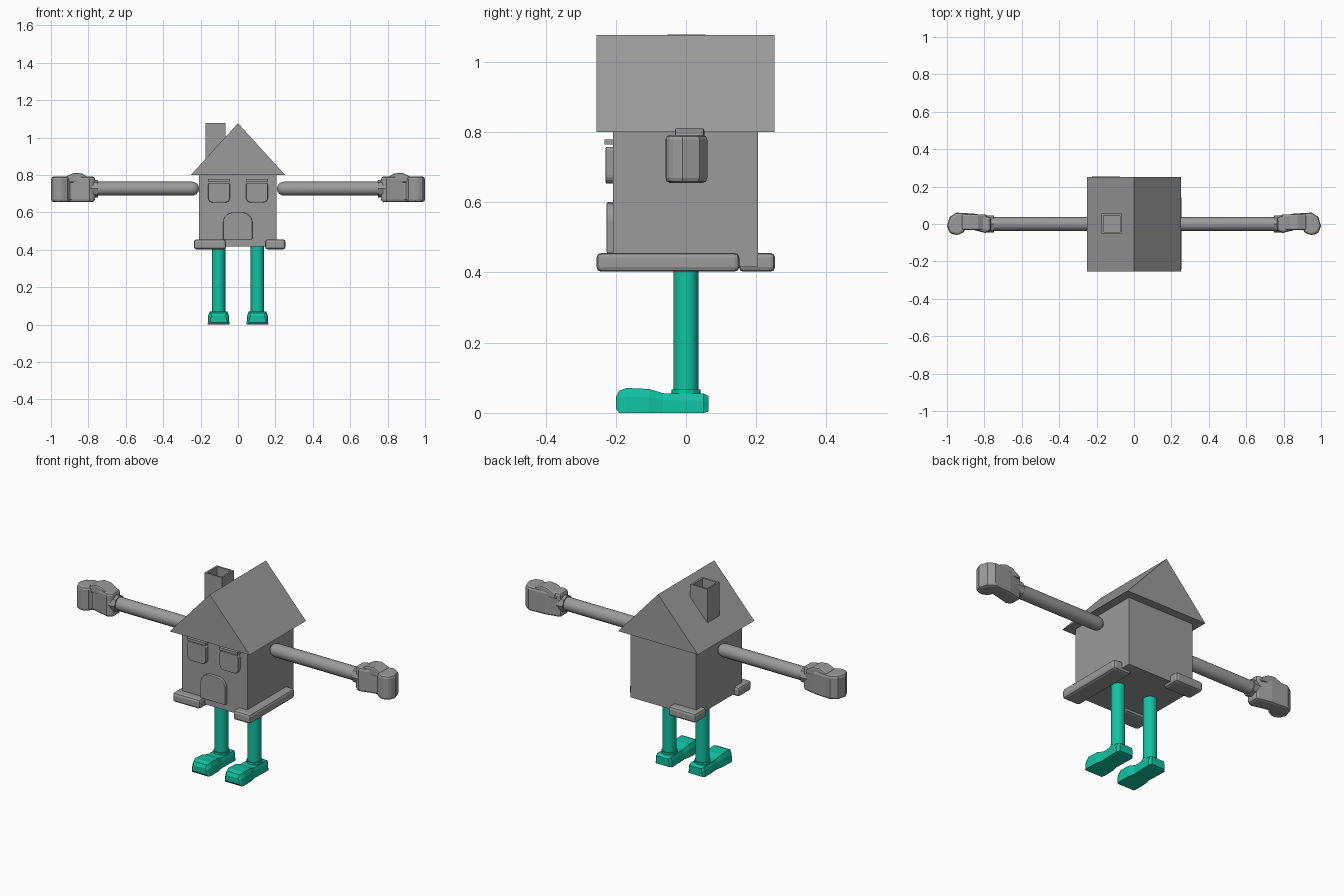
import bpy, bmesh, math

if "Cube" in bpy.data.objects:
    bpy.data.objects.remove(bpy.data.objects["Cube"])


def material(name, rgb):
    m = bpy.data.materials.new(name)
    m.diffuse_color = (*rgb, 1)
    m.use_nodes = True
    m.node_tree.nodes["Principled BSDF"].inputs["Base Color"].default_value = m.diffuse_color
    return m


GREY = material("grey", (0.33, 0.33, 0.33))
TEAL = material("teal", (0.005, 0.54, 0.36))


def finish(bm, name, mat, bevel=0, smooth=False):
    bmesh.ops.recalc_face_normals(bm, faces=bm.faces)
    me = bpy.data.meshes.new(name)
    bm.to_mesh(me)
    bm.free()
    ob = bpy.data.objects.new(name, me)
    bpy.context.collection.objects.link(ob)
    me.materials.append(mat)
    if bevel:
        mod = ob.modifiers.new("bevel", "BEVEL")
        mod.width, mod.segments = bevel, 2
        mod.limit_method = "ANGLE"
        mod.angle_limit = math.radians(40)
    if smooth:
        bpy.ops.object.select_all(action="DESELECT")
        ob.select_set(True)
        bpy.context.view_layer.objects.active = ob
        bpy.ops.object.shade_smooth_by_angle(angle=math.radians(35))
    return ob


def loft(name, rings, mat, bevel=0, smooth=False):
    """Skin a list of equal-length vertex rings and cap both ends."""
    bm = bmesh.new()
    rows = [[bm.verts.new(p) for p in r] for r in rings]
    n = len(rows[0])
    for a, b in zip(rows, rows[1:]):
        for i in range(n):
            j = (i + 1) % n
            bm.faces.new((a[i], a[j], b[j], b[i]))
    bm.faces.new(rows[0])
    bm.faces.new(rows[-1])
    return finish(bm, name, mat, bevel, smooth)


def prism(name, pts, axis, lo, hi, mat, bevel=0):
    """Extrude a 2D outline along an axis."""
    place = {"x": lambda p, d: (d, p[0], p[1]),
             "y": lambda p, d: (p[0], d, p[1]),
             "z": lambda p, d: (p[0], p[1], d)}[axis]
    return loft(name, [[place(p, d) for p in pts] for d in (lo, hi)], mat, bevel)


def box(name, x, y, z, mat, bevel=0):
    return prism(name, [(x[0], y[0]), (x[1], y[0]), (x[1], y[1]), (x[0], y[1])],
                 "z", z[0], z[1], mat, bevel)


def rounded(x0, x1, z0, z1, r_low, r_high):
    """Rectangle outline with separate lower and upper corner radii."""
    pts = []
    for cx, cz, r, start in ((x1, z0, r_low, 270), (x1, z1, r_high, 0),
                             (x0, z1, r_high, 90), (x0, z0, r_low, 180)):
        ox = cx - r if cx == x1 else cx + r
        oz = cz - r if cz == z1 else cz + r
        for k in range(6):
            a = math.radians(start + 18 * k)
            pts.append((ox + r * math.cos(a), oz + r * math.sin(a)))
    return pts


# House body and roof
box("house_body", (-0.208, 0.205), (-0.208, 0.205), (0.417, 0.81), GREY)
prism("roof", [(-0.252, 0.80), (0.252, 0.80), (0, 1.077)], "y", -0.255, 0.252, GREY)

# Chimney with a sunken flue
bm = bmesh.new()
bmesh.ops.create_cube(bm, size=1)
for v in bm.verts:
    v.co = (-0.12 + v.co.x * 0.108, 0.002 + v.co.y * 0.108, 0.965 + v.co.z * 0.226)
bm.faces.ensure_lookup_table()
top = max(bm.faces, key=lambda f: f.calc_center_median().z)
bmesh.ops.inset_region(bm, faces=[top], thickness=0.014)
for v in top.verts:
    v.co.z -= 0.001
inner = bmesh.ops.extrude_discrete_faces(bm, faces=[top])["faces"][0]
for v in inner.verts:
    v.co.z -= 0.06
finish(bm, "chimney", GREY)

# Face: door, windows and brows
prism("door", rounded(-0.08, 0.077, 0.455, 0.6, 0.004, 0.055), "y", -0.226, -0.2, GREY, 0.004)
for s, side in ((-1, "left"), (1, "right")):
    x0, x1 = sorted((s * 0.043, s * 0.16))
    prism(f"window_{side}", rounded(x0, x1, 0.653, 0.758, 0.025, 0.012),
          "y", -0.229, -0.2, GREY, 0.004)
    box(f"brow_{side}", (x0, x1), (-0.232, -0.2), (0.764, 0.779), GREY)

# Foundation blocks
box("foundation_right", (0.145, 0.254), (-0.255, 0.152), (0.402, 0.456), GREY, 0.014)
box("foundation_front_left", (-0.236, -0.064), (-0.255, -0.14), (0.402, 0.456), GREY, 0.014)
box("foundation_back_left", (-0.236, -0.064), (0.15, 0.254), (0.402, 0.456), GREY, 0.014)

# Curled hand outline seen from above
HAND = [(0.765, -0.035), (0.795, -0.048), (0.865, -0.03), (0.90, -0.022),
        (0.912, -0.045), (0.945, -0.061), (0.985, -0.05), (1.0, -0.01),
        (0.985, 0.038), (0.95, 0.061), (0.85, 0.055), (0.765, 0.037)]
THUMB = [(0.785, 0.76), (0.795, 0.785), (0.835, 0.808), (0.875, 0.812),
         (0.915, 0.795), (0.935, 0.78), (0.93, 0.76)]
# Foot stations: y, half width at sole, half width at top, sole z, top z
FOOT = [(0.064, 0.042, 0.036, 0.004, 0.048), (0.05, 0.052, 0.043, 0, 0.055),
        (-0.02, 0.05, 0.042, 0, 0.055), (-0.065, 0.048, 0.04, 0, 0.056),
        (-0.105, 0.056, 0.046, 0, 0.068), (-0.17, 0.058, 0.047, 0, 0.071),
        (-0.19, 0.053, 0.042, 0, 0.063), (-0.2, 0.045, 0.036, 0.012, 0.045)]


def ring(c, r, n=24):
    return [(c[0] + r * math.cos(2 * math.pi * k / n),
             c[1] + r * math.sin(2 * math.pi * k / n)) for k in range(n)]


for s, side in ((-1, "left"), (1, "right")):
    # Arm with a rounded shoulder
    r = 0.037
    steps = [(0.208 + r * (1 - math.cos(a)), r * math.sin(a))
             for a in (math.radians(d) for d in (8, 30, 50, 70, 90))]
    steps.append((0.79, r))
    loft(f"arm_{side}", [[(s * x, y, z) for y, z in ring((0, 0.727), q)]
                         for x, q in steps], GREY, smooth=True)
    # Cuff, hand and thumb
    prism(f"cuff_{side}", ring((0, 0.727), 0.046, 8), "x", s * 0.748, s * 0.79, GREY)
    prism(f"hand_{side}", [(s * x, y) for x, y in HAND], "z", 0.655, 0.792, GREY, 0.014)
    prism(f"thumb_{side}", [(s * x, z) for x, z in THUMB], "y", -0.032, 0.052, GREY, 0.008)
    # Leg, ankle and shoe
    cx = s * 0.104
    loft(f"leg_{side}", [[(x, y, z) for x, y in ring((cx, 0), 0.036)]
                         for z in (0.05, 0.43)], TEAL, smooth=True)
    prism(f"ankle_{side}", ring((cx, 0), 0.042, 12), "z", 0.045, 0.067, TEAL)
    loft(f"shoe_{side}", [[(cx - b, y, z0), (cx + b, y, z0),
                           (cx + b * 0.96, y, z0 + (z1 - z0) * 0.65), (cx + t, y, z1),
                           (cx - t, y, z1), (cx - b * 0.96, y, z0 + (z1 - z0) * 0.65)]
                          for y, b, t, z0, z1 in FOOT], TEAL)
